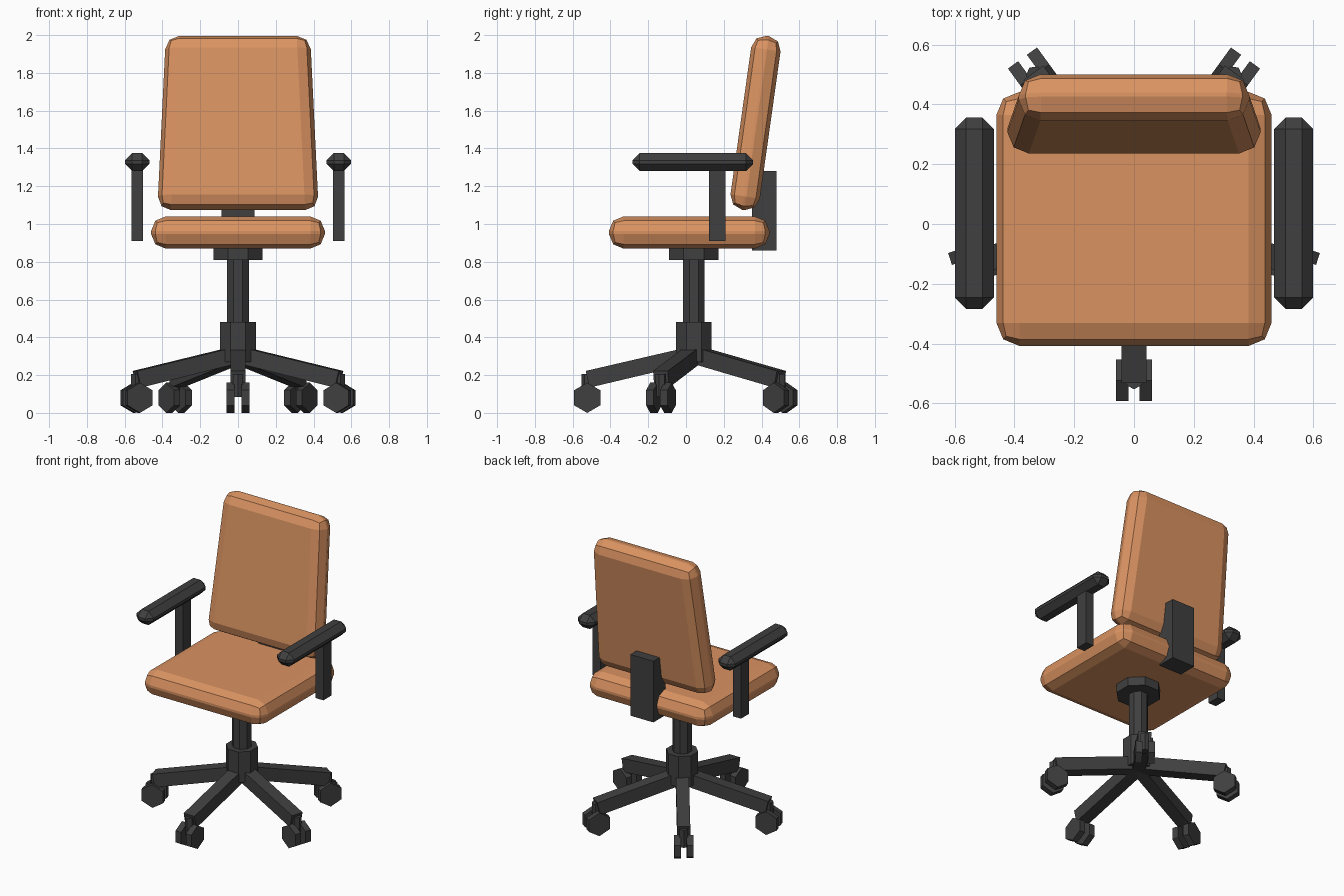
import bpy, bmesh, math
from mathutils import Matrix, Vector

if "Cube" in bpy.data.objects:
    bpy.data.objects.remove(bpy.data.objects["Cube"])


def material(name, rgb):
    m = bpy.data.materials.new(name)
    m.diffuse_color = (*rgb, 1)
    m.use_nodes = True
    m.node_tree.nodes["Principled BSDF"].inputs["Base Color"].default_value = m.diffuse_color
    return m


TAN = material("tan_upholstery", (0.70, 0.29, 0.12))
DARK = material("dark_plastic", (0.05, 0.05, 0.05))
BASE_Y = 0.042  # centre of the column and five-star base


def finish(name, bm, mat, matrix=Matrix()):
    bm.transform(matrix)
    bmesh.ops.recalc_face_normals(bm, faces=bm.faces)
    me = bpy.data.meshes.new(name)
    bm.to_mesh(me)
    bm.free()
    me.materials.append(mat)
    ob = bpy.data.objects.new(name, me)
    bpy.context.collection.objects.link(ob)
    return ob


def box(name, size, matrix, mat, bevel=0, segments=1, taper=1):
    """Box with optional top taper in x and bevelled edges."""
    bm = bmesh.new()
    bmesh.ops.create_cube(bm, size=1)
    for v in bm.verts:
        v.co = Vector(a * b for a, b in zip(v.co, size))
        if v.co.z > 0:
            v.co.x *= taper
    if bevel:
        bmesh.ops.bevel(bm, geom=bm.edges[:], offset=bevel, segments=segments,
                        profile=0.5, affect='EDGES')
    return finish(name, bm, mat, matrix)


def prism(name, points, depth, matrix, mat):
    """Extrude a closed xy outline along z, from 0 to depth."""
    bm = bmesh.new()
    face = bm.faces.new([bm.verts.new((x, y, 0)) for x, y in points])
    ext = bmesh.ops.extrude_face_region(bm, geom=[face])["geom"]
    bmesh.ops.translate(bm, vec=(0, 0, depth),
                        verts=[g for g in ext if isinstance(g, bmesh.types.BMVert)])
    return finish(name, bm, mat, matrix)


def ngon(r, n, start):
    return [(r * math.cos(start + math.tau * i / n),
             r * math.sin(start + math.tau * i / n)) for i in range(n)]


T = Matrix.Translation

# Cushions
box("seat", (0.92, 0.85, 0.17), T((0, 0.017, 0.955)), TAN, 0.077, 2)
box("backrest", (0.854, 0.157, 0.93),
    T((0, 0.368, 1.535)) @ Matrix.Rotation(math.radians(-8), 4, 'X'),
    TAN, 0.072, 2, 0.895)
box("back_support", (0.175, 0.13, 0.42), T((0, 0.414, 1.07)), DARK)

# Armrests
for side, s in (("left", -1), ("right", 1)):
    box(side + "_arm_pad", (0.13, 0.64, 0.095), T((s * 0.534, 0.036, 1.328)), DARK, 0.038)
    box(side + "_arm_post", (0.06, 0.088, 0.40), T((s * 0.534, 0.165, 1.11)), DARK)

# Central column: name, apothem, bottom, top
for name, r, z0, z1 in (("seat_plate", 0.131, 0.81, 0.88),
                        ("gas_column", 0.057, 0.45, 0.83),
                        ("base_hub", 0.094, 0.27, 0.48)):
    prism(name, ngon(r / math.cos(math.pi / 8), 8, math.pi / 8), z1 - z0,
          T((0, BASE_Y, z0)), DARK)

# Five legs with twin-wheel casters, the first pointing to the front
ALONG_X = Matrix(((0, 0, 1, 0), (1, 0, 0, 0), (0, 1, 0, 0), (0, 0, 0, 1)))
LEG = [(0, 0.355), (-0.573, 0.222), (-0.553, 0.134), (0, 0.265)]
for k in range(5):
    spin = T((0, BASE_Y, 0)) @ Matrix.Rotation(math.tau * k / 5, 4, 'Z')
    prism(f"leg_{k}", LEG, 0.082, spin @ T((-0.041, 0, 0)) @ ALONG_X, DARK)
    prism(f"caster_stem_{k}", ngon(0.03, 6, math.pi / 2), 0.12,
          spin @ T((0, -0.565, 0.085)), DARK)
    for x in (-0.06, 0.018):
        prism(f"caster_wheel_{k}", ngon(0.08, 6, math.pi / 2), 0.042,
              spin @ T((x, -0.565, 0.08)) @ ALONG_X, DARK)
